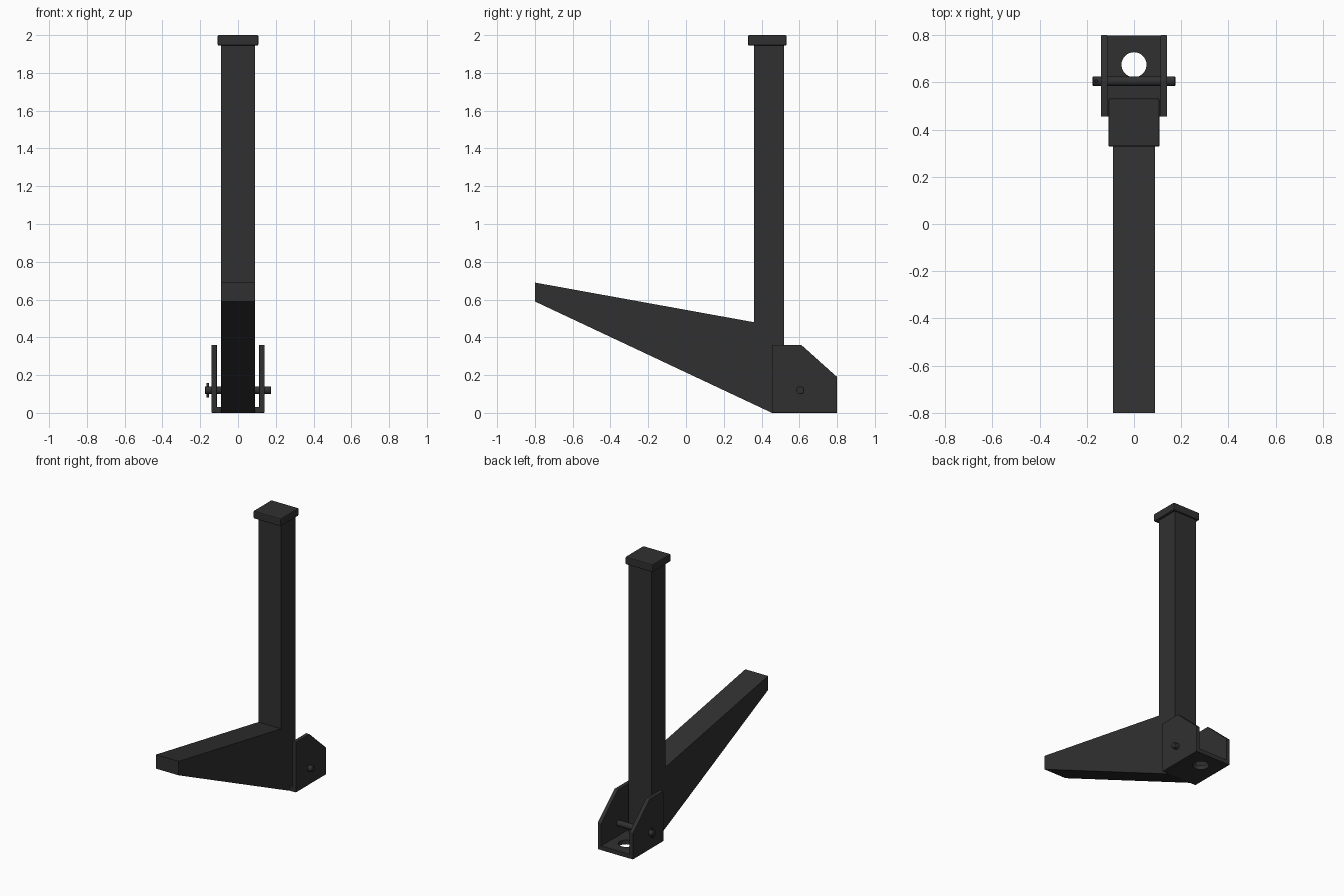
import bpy, bmesh, math
from mathutils import Vector, Matrix

if "Cube" in bpy.data.objects:
    bpy.data.objects.remove(bpy.data.objects["Cube"])


def make_material(name, colour):
    mat = bpy.data.materials.new(name)
    mat.use_nodes = True
    mat.diffuse_color = colour
    mat.node_tree.nodes["Principled BSDF"].inputs["Base Color"].default_value = colour
    return mat


black = make_material("black_steel", (0.03, 0.03, 0.03, 1))


def finish(name, bm, bevel=0.0):
    bmesh.ops.recalc_face_normals(bm, faces=bm.faces)
    mesh = bpy.data.meshes.new(name)
    bm.to_mesh(mesh)
    bm.free()
    mesh.materials.append(black)
    obj = bpy.data.objects.new(name, mesh)
    bpy.context.collection.objects.link(obj)
    if bevel:
        mod = obj.modifiers.new("soft_edges", "BEVEL")
        mod.width = bevel
        mod.segments = 2
    return obj


def side_profile(name, points, x0, x1, bevel=0.0):
    """Extrude a (y, z) outline from x0 to x1."""
    bm = bmesh.new()
    face = bm.faces.new([bm.verts.new((x0, y, z)) for y, z in points])
    new = bmesh.ops.extrude_face_region(bm, geom=[face])["geom"]
    verts = [v for v in new if isinstance(v, bmesh.types.BMVert)]
    bmesh.ops.translate(bm, vec=(x1 - x0, 0, 0), verts=verts)
    return finish(name, bm, bevel)


def box(name, x, y0, y1, z0, z1, bevel=0.0):
    outline = [(y0, z0), (y1, z0), (y1, z1), (y0, z1)]
    return side_profile(name, outline, -x, x, bevel)


def rod(name, centre, radius, length, axis, sides=24, bevel=0.0):
    bm = bmesh.new()
    turn = Vector((0, 0, 1)).rotation_difference(Vector(axis)).to_matrix().to_4x4()
    bmesh.ops.create_cone(bm, cap_ends=True, segments=sides, radius1=radius,
                          radius2=radius, depth=length,
                          matrix=Matrix.Translation(centre) @ turn)
    obj = finish(name, bm, bevel)
    bpy.ops.object.select_all(action="DESELECT")
    obj.select_set(True)
    bpy.context.view_layer.objects.active = obj
    bpy.ops.object.shade_smooth_by_angle(angle=math.radians(40))
    return obj


# Upright post and its cap
box("post", 0.09, 0.36, 0.52, 0.42, 1.95)
box("post_cap", 0.108, 0.328, 0.532, 1.945, 2.0, 0.006)

# Tapered arm, flush with the post
side_profile("tapered_arm", [(-0.8, 0.59), (0.455, 0), (0.455, 0.03), (0.52, 0.03),
                             (0.52, 0.42), (0.36, 0.42), (0.36, 0.48), (-0.8, 0.69)],
             -0.09, 0.09)

# Bracket cheeks
cheek = [(0.455, 0), (0.8, 0), (0.8, 0.19), (0.61, 0.36), (0.455, 0.36)]
for side, name in ((-1, "right_cheek"), (1, "left_cheek")):
    side_profile(name, cheek, side * 0.112, side * 0.14, 0.003)

# Bracket floor with a round hole
floor = box("bracket_floor", 0.113, 0.456, 0.799, 0, 0.03)
cutter = rod("hole_cutter", (0, 0.675, 0.015), 0.053, 0.2, (0, 0, 1), 32)
cutter.hide_render = True
cutter.hide_viewport = True
cut = floor.modifiers.new("hole", "BOOLEAN")
cut.operation = "DIFFERENCE"
cut.object = cutter

# Cross pin with a small keeper through one end
rod("cross_pin", (0, 0.605, 0.12), 0.021, 0.35, (1, 0, 0), 24, 0.004)
rod("pin_keeper", (-0.16, 0.605, 0.12), 0.007, 0.075, (0, 0, 1), 12, 0.004)
